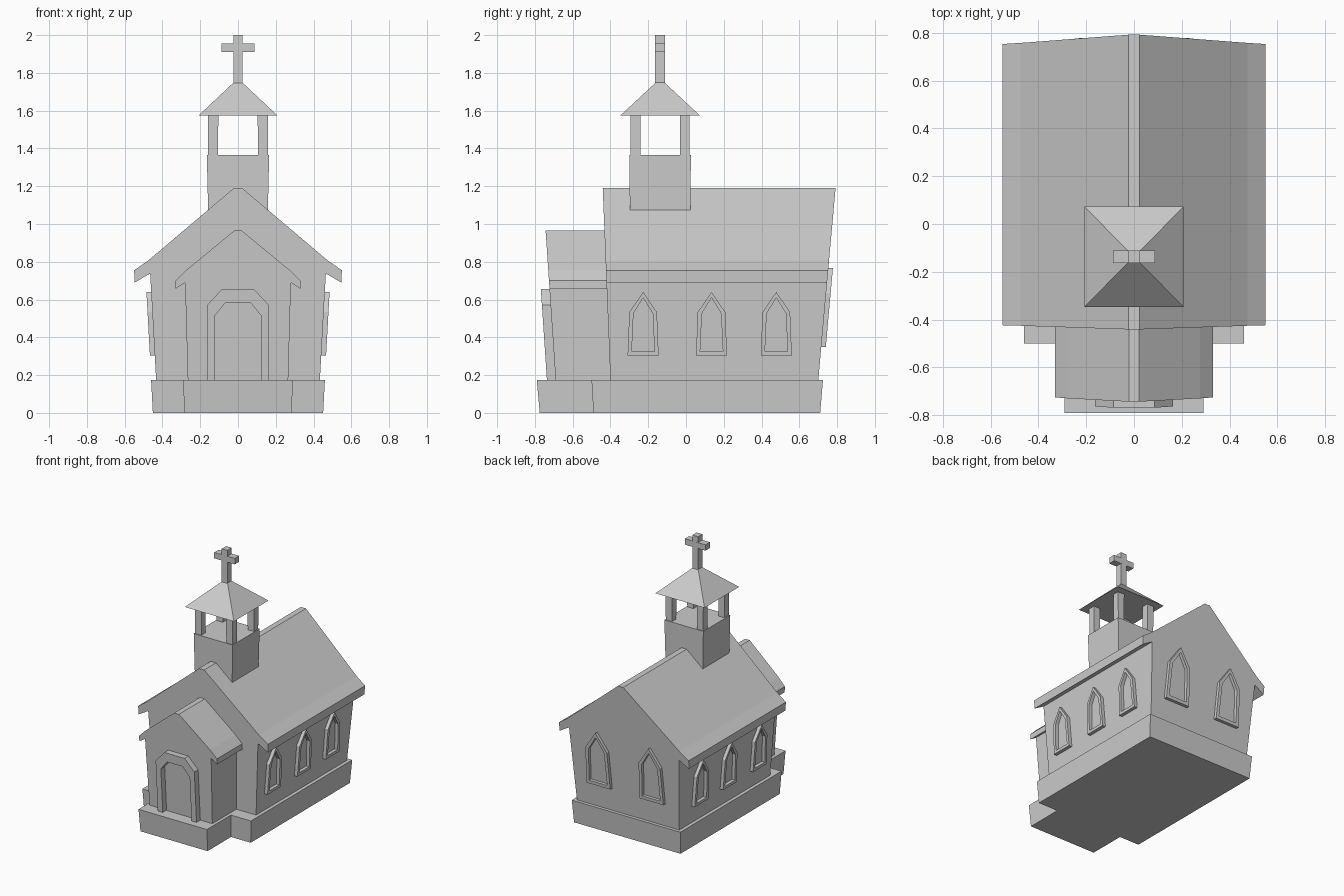
import bpy
import bmesh

if "Cube" in bpy.data.objects:
    bpy.data.objects.remove(bpy.data.objects["Cube"], do_unlink=True)

# One plain colour for the whole building
stone = bpy.data.materials.new("stone_grey")
stone.use_nodes = True
GREY = (0.6, 0.6, 0.6, 1)
stone.diffuse_color = GREY
stone.node_tree.nodes["Principled BSDF"].inputs["Base Color"].default_value = GREY


def loft(name, rings, wrap=False):
    """Join matching rings of points; wrap links the last ring to the first."""
    bm = bmesh.new()
    loops = [[bm.verts.new(p) for p in ring] for ring in rings]
    n = len(loops[0])
    pairs = list(zip(loops, loops[1:] + loops[:1])) if wrap else list(zip(loops, loops[1:]))
    for a, b in pairs:
        for i in range(n):
            j = (i + 1) % n
            bm.faces.new((a[i], a[j], b[j], b[i]))
    if not wrap:
        bm.faces.new(loops[0])
        bm.faces.new(loops[-1])
    bmesh.ops.recalc_face_normals(bm, faces=bm.faces)
    mesh = bpy.data.meshes.new(name)
    bm.to_mesh(mesh)
    bm.free()
    mesh.materials.append(stone)
    obj = bpy.data.objects.new(name, mesh)
    bpy.context.collection.objects.link(obj)
    return obj


def block(name, x, y, z0, z1, bottom, top):
    """Upright box, optionally tapered; bottom and top are half sizes (x, y)."""
    corners = ((-1, -1), (1, -1), (1, 1), (-1, 1))
    return loft(name, [[(x + sx * h[0], y + sy * h[1], z) for sx, sy in corners]
                       for z, h in ((z0, bottom), (z1, top))])


def mirrored(half):
    return half + [(-u, z) for u, z in reversed(half)]


# Walls lean outwards as they rise
FLOOR = 0.17


def side_wall(z):
    return 0.433 + 0.055 * (z - FLOOR)


def front_wall(z):
    return -0.40 - 0.04 * (z - FLOOR)


def back_wall(z):
    return 0.70 + 0.09 * (z - FLOOR)


def porch_wall(z):
    return -0.69 - 0.067 * (z - FLOOR)


def gabled(name, half, front, back):
    """Walls, eaves and roof as one gabled profile run from front to back."""
    profile = mirrored(half)
    return loft(name, [[(x, f(z), z) for x, z in profile] for f in (front, back)])


# Stepped plinth
half_plan = [(0.29, -0.79), (0.29, -0.50), (0.46, -0.50), (0.46, 0.725)]
plan = half_plan + [(-x, y) for x, y in reversed(half_plan)]
loft("plinth", [[(x * s, y * s, z) for x, y in plan] for s, z in ((0.98, 0), (1, FLOOR + 0.003))])

# Nave and porch
gabled("nave", [(0.432, 0.15), (0.465, 0.738), (0.547, 0.69), (0.55, 0.755),
                (0.475, 0.807), (0.022, 1.19)], front_wall, back_wall)
gabled("porch", [(0.265, 0.15), (0.28, 0.69), (0.33, 0.657), (0.33, 0.70),
                 (0.275, 0.755), (0.02, 0.965)], porch_wall, lambda z: -0.39)

# Bell tower with four posts, cap and cross
TY = -0.137
block("tower", 0, TY, 1.07, 1.365, (0.158, 0.16), (0.165, 0.163))
for sx in (-1, 1):
    for sy in (-1, 1):
        side = "left" if sx > 0 else "right"
        end = "front" if sy < 0 else "back"
        block(f"tower_post_{end}_{side}", sx * 0.132, TY + sy * 0.13, 1.36, 1.58,
              (0.026, 0.026), (0.028, 0.026))
block("tower_roof", 0, TY, 1.575, 1.75, (0.208, 0.21), (0.022, 0.022))
block("cross_upright", 0, TY, 1.74, 2.0, (0.024, 0.026), (0.024, 0.026))
block("cross_arm", 0, TY, 1.91, 1.955, (0.087, 0.0265), (0.087, 0.0265))


def frame(name, outer, inner, place, depth, closed=True):
    """Raised frame between two outlines, place(u, z, d) sets it on a wall."""
    rings = []
    for (u, z), (v, w) in zip(outer, inner):
        rings.append([place(u, z, -0.01), place(u, z, depth),
                      place(v, w, depth), place(v, w, -0.01)])
    return loft(name, rings, wrap=closed)


def pointed(centre, base, size, edge):
    """Pointed window outline, narrowed by edge."""
    half = [(0.082 * size - edge, edge), (0.073 * size - edge, 0.23 * size - edge * 0.3)]
    pts = half + [(0, 0.337 * size - edge * 1.4)] + [(-u, z) for u, z in reversed(half)]
    return [(centre + u, base + z) for u, z in pts]


# Three windows on each long side
for s, side in ((1, "left"), (-1, "right")):
    for i, y in enumerate((-0.227, 0.135, 0.478)):
        frame(f"{side}_window_{i + 1}", pointed(y, 0.303, 1, 0), pointed(y, 0.303, 1, 0.022),
              lambda u, z, d, s=s: (s * (side_wall(z) + d), u, z), 0.026)

# Two taller windows at the back
for s, side in ((1, "left"), (-1, "right")):
    frame(f"back_window_{side}", pointed(s * 0.225, 0.35, 1.24, 0),
          pointed(s * 0.225, 0.35, 1.24, 0.025),
          lambda u, z, d: (u, back_wall(z) + d, z), 0.024)

# Arched door surround
frame("door_frame", mirrored([(0.164, 0.16), (0.164, 0.57), (0.085, 0.655)]),
      mirrored([(0.122, 0.16), (0.122, 0.515), (0.065, 0.585)]),
      lambda u, z, d: (u, porch_wall(z) - d, z), 0.046, closed=False)

# Thin door panel, just inside the surround
panel = mirrored([(0.113, 0.16), (0.113, 0.508), (0.06, 0.567)])
loft("door", [[(x, porch_wall(z) - d, z) for x, z in panel] for d in (-0.003, 0.004)])
